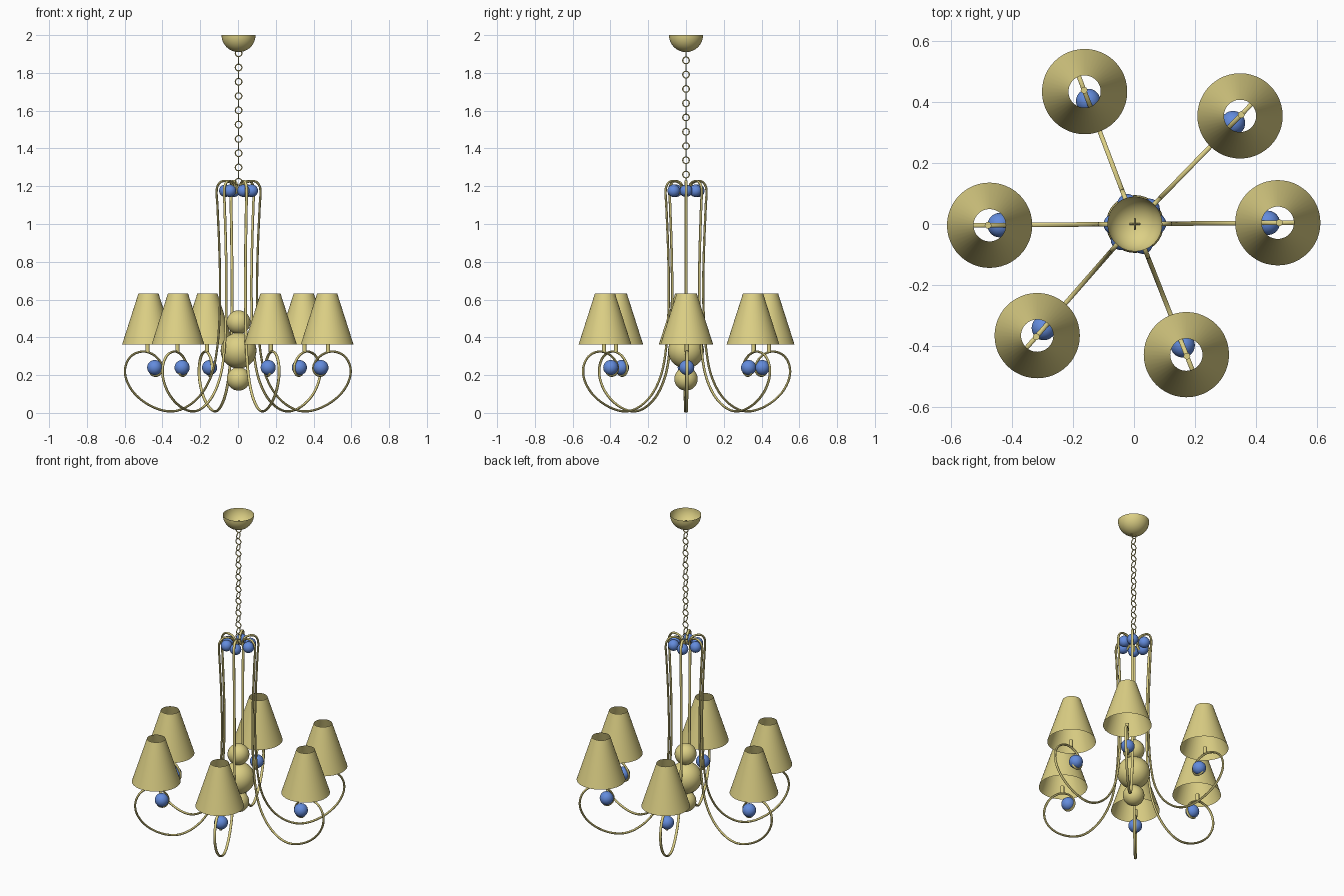
import bpy, bmesh, math
from mathutils import Vector, Matrix
from mathutils.geometry import interpolate_bezier

if "Cube" in bpy.data.objects:
    bpy.data.objects.remove(bpy.data.objects["Cube"])


def material(name, rgb):
    m = bpy.data.materials.new(name)
    m.diffuse_color = (*rgb, 1)
    m.use_nodes = True
    m.node_tree.nodes["Principled BSDF"].inputs["Base Color"].default_value = m.diffuse_color
    return m


BRASS = material("pale_brass", (0.72, 0.63, 0.235))
BLUE = material("blue_glass", (0.125, 0.26, 0.72))
CX, CY = 0.003, 0.0            # hanging axis
# each arm: direction in degrees, extra reach
ARMS = [(0.5, -0.004), (45.8, 0.022), (110.8, -0.008),
        (180.5, 0.004), (228.8, 0.014), (291.5, -0.012)]


def finish(name, bm, mat):
    me = bpy.data.meshes.new(name)
    bm.to_mesh(me)
    bm.free()
    me.materials.append(mat)
    ob = bpy.data.objects.new(name, me)
    bpy.context.collection.objects.link(ob)
    for p in me.polygons:
        p.use_smooth = True
    bpy.context.view_layer.objects.active = ob
    ob.select_set(True)
    bpy.ops.object.shade_smooth_by_angle(angle=math.radians(40))
    ob.select_set(False)
    return ob


def ball(name, pos, r, mat):
    bm = bmesh.new()
    bmesh.ops.create_uvsphere(bm, u_segments=32, v_segments=16, radius=r,
                              matrix=Matrix.Translation(pos))
    return finish(name, bm, mat)


def lathe(name, profile, pos, segs=48):
    """Revolve (radius, z) points into an open shell."""
    bm = bmesh.new()
    rings = [[bm.verts.new((pos[0] + r * math.cos(2 * math.pi * i / segs),
                            pos[1] + r * math.sin(2 * math.pi * i / segs), z))
              for i in range(segs)] for r, z in profile]
    for a, b in zip(rings, rings[1:]):
        for i in range(segs):
            j = (i + 1) % segs
            bm.faces.new((a[i], a[j], b[j], b[i]))
    bmesh.ops.remove_doubles(bm, verts=bm.verts, dist=1e-5)
    return finish(name, bm, BRASS)


def smooth_path(pts, steps=6):
    """Smooth curve through (r, z) points."""
    p = [Vector((r, 0, z)) for r, z in pts]
    out = []
    for i in range(len(p) - 1):
        seg = (p[i + 1] - p[i]).length

        def tan(k):
            d = p[min(k + 1, len(p) - 1)] - p[max(k - 1, 0)]
            return d.normalized() * seg / 3
        out += interpolate_bezier(p[i], p[i] + tan(i), p[i + 1] - tan(i + 1),
                                  p[i + 1], steps + 1)[:-1]
    return out + [p[-1]]


def planar_sweep(name, path, half_in, half_side, rot, sides=10):
    """Sweep an oval along a path lying in the local xz plane."""
    bm = bmesh.new()
    rings = []
    for i, c in enumerate(path):
        t = (path[min(i + 1, len(path) - 1)] - path[max(i - 1, 0)]).normalized()
        n = Vector((-t.z, 0, t.x))
        rings.append([bm.verts.new(rot @ (
            c + n * half_in * math.cos(2 * math.pi * k / sides)
            + Vector((0, half_side * math.sin(2 * math.pi * k / sides), 0))))
            for k in range(sides)])
    for a, b in zip(rings, rings[1:]):
        for k in range(sides):
            j = (k + 1) % sides
            bm.faces.new((a[k], a[j], b[j], b[k]))
    bm.faces.new(rings[0])
    bm.faces.new(rings[-1])
    bmesh.ops.recalc_face_normals(bm, faces=bm.faces)
    return finish(name, bm, BRASS)


# ceiling bowl, open at the top
lathe("ceiling_bowl", [(0.09 * math.sin(a * math.pi / 24), 2.0 - 0.09 * math.cos(a * math.pi / 24))
                       for a in range(13)], (CX, CY))

# chain of alternating round links, the first one inside the bowl
LINK_R, WIRE_R, PITCH = 0.0175, 0.003, 0.0378
for n in range(20):
    bpy.ops.mesh.primitive_torus_add(
        major_radius=LINK_R, minor_radius=WIRE_R, major_segments=24, minor_segments=8,
        location=(CX, CY, 1.942 - n * PITCH),
        rotation=(math.pi / 2, 0, 0 if n % 2 else math.pi / 2))
    link = bpy.context.object
    link.name = f"chain_link_{n + 1}"
    link.data.materials.append(BRASS)
    bpy.ops.object.shade_smooth_by_angle(angle=math.radians(40))
    link.select_set(False)

# three stacked centre spheres
for label, z, r in (("upper", 0.48, 0.063), ("middle", 0.33, 0.095), ("lower", 0.18, 0.062)):
    ball(f"{label}_centre_sphere", (CX, CY, z), r, BRASS)

# scrolled arm outline as (radius, height), curled at both ends
ARM = [(0.055, 1.155), (0.028, 1.18), (0.032, 1.21), (0.06, 1.226), (0.095, 1.222),
       (0.115, 1.187), (0.112, 1.1), (0.103, 0.9), (0.098, 0.7), (0.101, 0.5),
       (0.115, 0.33), (0.143, 0.2), (0.2, 0.095), (0.28, 0.028), (0.36, 0.008),
       (0.455, 0.034), (0.54, 0.095), (0.588, 0.17), (0.596, 0.24), (0.565, 0.3),
       (0.505, 0.325), (0.45, 0.31), (0.41, 0.27), (0.4, 0.23), (0.42, 0.2),
       (0.45, 0.2), (0.47, 0.225)]

for n, (deg, reach) in enumerate(ARMS, 1):
    rot = Matrix.Translation((CX, CY, 0)) @ Matrix.Rotation(math.radians(deg), 4, 'Z')

    # extra reach fades in along the lower sweep of the arm
    pts = [(r + reach * min(1, max(0, (r - 0.12) / 0.28)), z) for r, z in ARM]
    planar_sweep(f"arm_{n}", smooth_path(pts), 0.006, 0.0078, rot)

    # glass balls held in the two curls
    ball(f"top_ball_{n}", rot @ Vector((0.07, 0, 1.176)), 0.033, BLUE)
    ball(f"lower_ball_{n}", rot @ Vector((0.44 + reach, 0, 0.24)), 0.04, BLUE)

    # lamp stem
    bm = bmesh.new()
    bmesh.ops.create_cone(bm, cap_ends=True, segments=16, radius1=0.011, radius2=0.011, depth=0.045,
                          matrix=Matrix.Translation(rot @ Vector((0.478 + reach, 0, 0.345))))
    finish(f"lamp_stem_{n}", bm, BRASS)

    # open tapered shade
    c = rot @ Vector((0.473 + reach, 0, 0))
    lathe(f"lamp_shade_{n}", [(0.14, 0.361), (0.053, 0.633)], (c.x, c.y))
